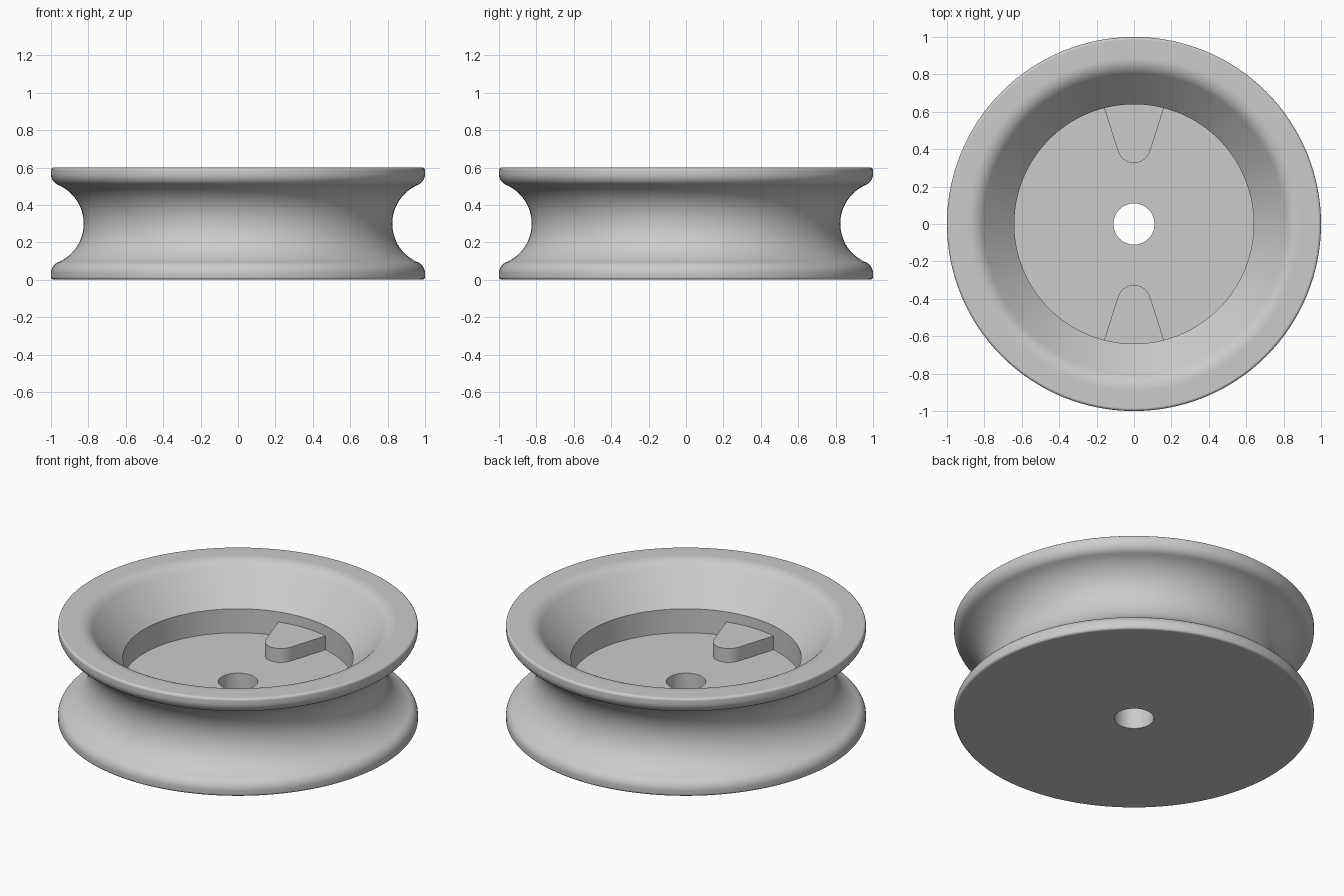
import bpy, bmesh
from math import sin, cos, pi, radians, atan2, hypot, tau
from mathutils import Vector

cube = bpy.data.objects.get("Cube")
if cube:
    bpy.data.objects.remove(cube)

SEGMENTS = 128
HEIGHT = 0.6
MID = HEIGHT / 2
FLOOR_Z = 0.24
TAB_TOP = 0.325

grey = bpy.data.materials.new("plain grey")
grey.use_nodes = True
grey.diffuse_color = (0.6, 0.6, 0.6, 1)
grey.node_tree.nodes["Principled BSDF"].inputs["Base Color"].default_value = (0.6, 0.6, 0.6, 1)


def arc(cx, cz, r, a0, a1, n):
    """Points along a circular arc, angles in radians."""
    steps = [a0 + (a1 - a0) * i / n for i in range(n + 1)]
    return [(cx + r * cos(a), cz + r * sin(a)) for a in steps]


def corner(before, at, after, cut, n):
    """Rounded corner between two straight lines."""
    p, a, b = Vector(at), Vector(before), Vector(after)
    s, e = p + (a - p).normalized() * cut, p + (b - p).normalized() * cut
    ts = [i / n for i in range(n + 1)]
    return [tuple(s * (1 - t) ** 2 + p * 2 * t * (1 - t) + e * t * t) for t in ts]


def finish(bm, name):
    bmesh.ops.recalc_face_normals(bm, faces=bm.faces)
    mesh = bpy.data.meshes.new(name)
    bm.to_mesh(mesh)
    bm.free()
    mesh.materials.append(grey)
    obj = bpy.data.objects.new(name, mesh)
    bpy.context.collection.objects.link(obj)
    bpy.ops.object.select_all(action='DESELECT')
    obj.select_set(True)
    bpy.context.view_layer.objects.active = obj
    bpy.ops.object.shade_smooth_by_angle(angle=radians(30))
    # Keep the large flat faces evenly shaded next to the small roundings
    weighted = obj.modifiers.new("even shading", 'WEIGHTED_NORMAL')
    weighted.keep_sharp = True
    return obj


# Wheel: upper outer profile, mirrored about the mid height
groove_x, groove_r = 1.05, 0.225
lip_r = 0.065
lip_x, lip_z = 1 - lip_r, 0.566
tilt = atan2(lip_z - MID, groove_x - lip_x)

edge = arc(0.985, HEIGHT - 0.015, 0.015, pi / 2, 0, 4)
lip = arc(lip_x, lip_z, lip_r, 0, -tilt, 10)
groove = arc(groove_x, MID, groove_r, pi - tilt, pi + tilt, 32)
upper = edge + lip
lower = [(x, HEIGHT - z) for x, z in reversed(upper)]

# Recess: hole, floor, upright wall, sloping wall and soft inner rim
hole_r, floor_r, wall_top = 0.11, 0.64, 0.387
inside = [(hole_r, 0), (hole_r, FLOOR_Z), (floor_r, FLOOR_Z), (floor_r, wall_top)]
inner_rim = corner((floor_r, wall_top), (0.84, HEIGHT), (1, HEIGHT), 0.05, 8)
profile = inside + inner_rim + upper + groove[1:-1] + lower

bm = bmesh.new()
verts = [bm.verts.new((x, 0, z)) for x, z in profile]
edges = [bm.edges.new((v, verts[(i + 1) % len(verts)])) for i, v in enumerate(verts)]
bmesh.ops.spin(bm, geom=verts + edges, cent=(0, 0, 0), axis=(0, 0, 1),
               angle=tau, steps=SEGMENTS, use_merge=True)
bmesh.ops.remove_doubles(bm, verts=bm.verts, dist=1e-5)
finish(bm, "grooved_wheel")

# Tabs: tapered blocks with a round tip, standing against the recess wall
tip_r, tip_y, end_y = 0.09, 0.416, 0.648
taper = radians(17.7)
tip = arc(0, tip_y, tip_r, pi + taper, tau - taper, 16)
end_x = tip[-1][0] + (end_y - tip[-1][1]) * sin(taper) / cos(taper)
outline = tip + [(end_x, end_y), (-end_x, end_y)]

for side, name in ((1, "back_tab"), (-1, "front_tab")):
    bm = bmesh.new()
    base = bm.faces.new([bm.verts.new((x * side, y * side, FLOOR_Z - 0.005)) for x, y in outline])
    top = bmesh.ops.extrude_face_region(bm, geom=[base], use_keep_orig=True)
    moved = [g for g in top["geom"] if isinstance(g, bmesh.types.BMVert)]
    bmesh.ops.translate(bm, verts=moved, vec=(0, 0, TAB_TOP - FLOOR_Z + 0.005))
    finish(bm, name)
